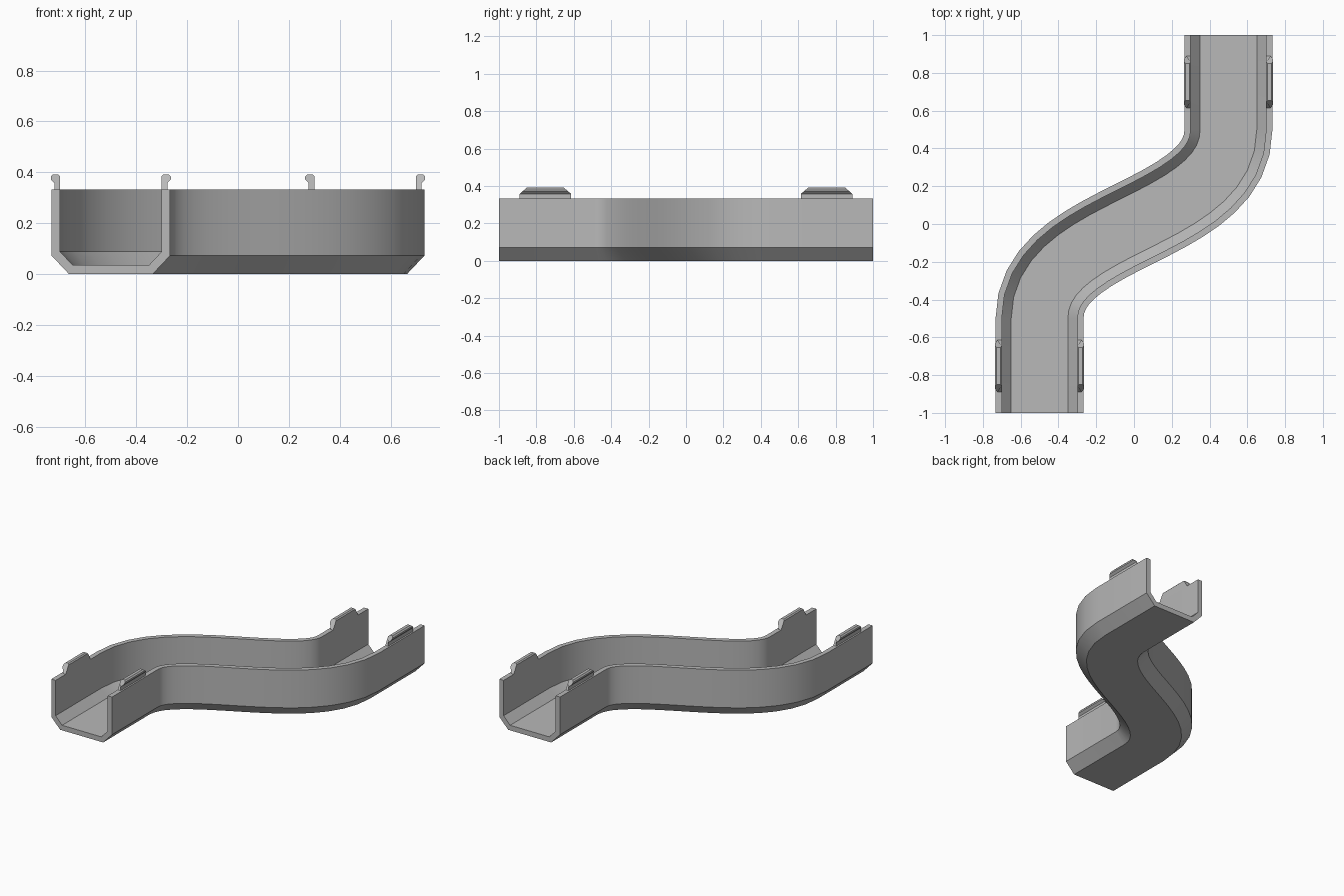
import bpy
import bmesh
from mathutils import Vector

cube = bpy.data.objects.get("Cube")
if cube:
    bpy.data.objects.remove(cube, do_unlink=True)

grey = bpy.data.materials.new("matte grey")
grey.use_nodes = True
colour = (0.48, 0.48, 0.48, 1)
grey.diffuse_color = colour
grey.node_tree.nodes["Principled BSDF"].inputs["Base Color"].default_value = colour


def loft(name, rings):
    """Skin a row of closed rings and cap both ends."""
    bm = bmesh.new()
    loops = [[bm.verts.new(p) for p in ring] for ring in rings]
    count = len(loops[0])
    for a, b in zip(loops, loops[1:]):
        for i in range(count):
            j = (i + 1) % count
            bm.faces.new((a[i], a[j], b[j], b[i]))
    bm.faces.new(loops[0])
    bm.faces.new(loops[-1])
    bmesh.ops.recalc_face_normals(bm, faces=bm.faces)
    mesh = bpy.data.meshes.new(name)
    bm.to_mesh(mesh)
    bm.free()
    mesh.materials.append(grey)
    obj = bpy.data.objects.new(name, mesh)
    bpy.context.collection.objects.link(obj)
    return obj


# Centre line: straight end, S-shaped bend, straight end
SEGMENTS = 18
p0, p1, p2, p3 = (Vector(p) for p in ((-0.5, -0.5), (-0.5, 0), (0.5, 0), (0.5, 0.5)))
forward = Vector((0, 1))
path = [(Vector((-0.5, -1)), forward)]
for k in range(SEGMENTS + 1):
    t = k / SEGMENTS
    s = 1 - t
    point = p0 * s**3 + p1 * 3 * s * s * t + p2 * 3 * s * t * t + p3 * t**3
    tangent = (p1 - p0) * s * s + (p2 - p1) * 2 * s * t + (p3 - p2) * t * t
    path.append((point, tangent.normalized()))
path.append((Vector((0.5, 1)), forward))

# Chamfered open channel swept along the centre line
RIM = 0.333
half = [(0.165, 0), (0.233, 0.072), (0.233, RIM), (0.2, RIM), (0.2, 0.088), (0.15, 0.035)]
section = half + [(-u, z) for u, z in reversed(half)]
rings = []
for point, tangent in path:
    side = Vector((tangent.y, -tangent.x))
    rings.append([(*(point + side * u), z) for u, z in section])
channel = loft("channel", rings)
for poly in channel.data.polygons:
    poly.use_smooth = True
bpy.context.view_layer.objects.active = channel
channel.select_set(True)
bpy.ops.object.shade_smooth_by_angle(angle=0.5)

# Snap clips: narrow stem, outward lip, ends sloping in towards the top
SHOULDER = 0.358
clip_section = [(0.2, RIM), (0.2, 0.385), (0.207, 0.392), (0.228, 0.392), (0.236, 0.383),
                (0.236, 0.372), (0.222, SHOULDER), (0.222, RIM)]


def clip(name, cx, cy, side):
    ends = []
    for end in (-1, 1):
        ends.append([(cx + side * u, cy + end * (0.137 - 1.15 * max(0, z - SHOULDER)), z)
                     for u, z in clip_section])
    loft(name, ends)


for place, sign in (("front", -1), ("back", 1)):
    for hand, side in (("right", -1), ("left", 1)):
        clip(f"{place}_{hand}_clip", 0.5 * sign, 0.752 * sign, side)
